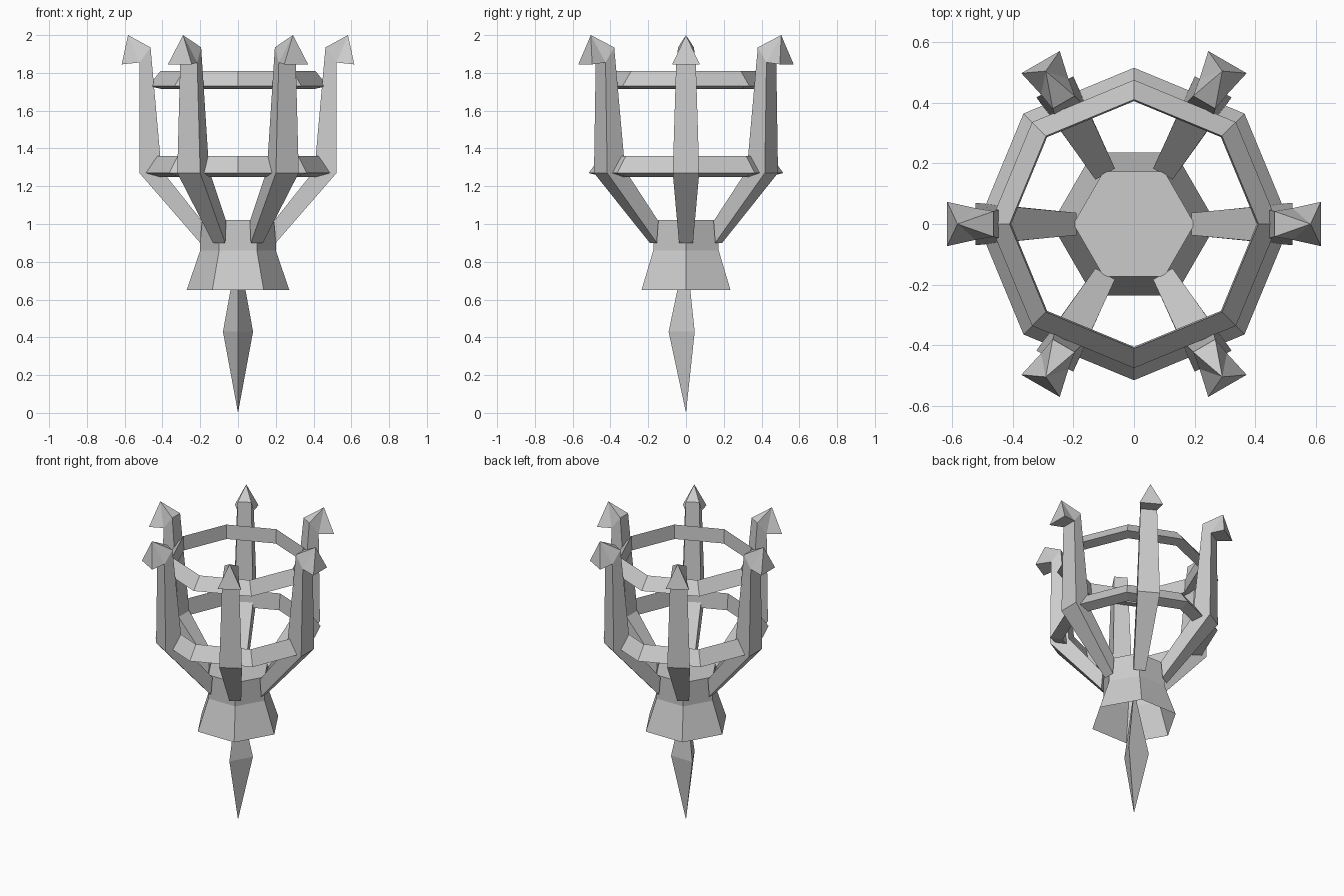
import bpy, bmesh
from math import cos, sin, pi

if "Cube" in bpy.data.objects:
    bpy.data.objects.remove(bpy.data.objects["Cube"], do_unlink=True)

GREY = (0.6, 0.6, 0.6, 1)
mat = bpy.data.materials.new("plain grey")
mat.use_nodes = True
mat.diffuse_color = GREY
mat.node_tree.nodes["Principled BSDF"].inputs["Base Color"].default_value = GREY


def finish(name, bm, angle=0):
    bmesh.ops.recalc_face_normals(bm, faces=bm.faces)
    mesh = bpy.data.meshes.new(name)
    bm.to_mesh(mesh)
    bm.free()
    mesh.materials.append(mat)
    ob = bpy.data.objects.new(name, mesh)
    ob.rotation_euler.z = angle
    bpy.context.collection.objects.link(ob)
    return ob


def lathe(name, profile, sides, start=0, closed=False, cap_top=False):
    """Sweep (radius, z) points around z in flat sides."""
    bm = bmesh.new()
    rings = []
    for r, z in profile:
        rings.append([bm.verts.new((r * cos(start + 2 * pi * i / sides),
                                    r * sin(start + 2 * pi * i / sides), z))
                      for i in range(sides)])
    pairs = list(zip(rings, rings[1:]))
    if closed:
        pairs.append((rings[-1], rings[0]))
    for a, b in pairs:
        for i in range(sides):
            j = (i + 1) % sides
            bm.faces.new((a[i], a[j], b[j], b[i]))
    if cap_top:
        bm.faces.new(rings[-1])
    bmesh.ops.remove_doubles(bm, verts=bm.verts, dist=0.0005)
    return finish(name, bm)


# Flared hexagonal hub, open underneath
lathe("hub", [(0.272, 0.65), (0.2, 0.86), (0.2, 1.02)], 6, cap_top=True)

# Three-sided spike reaching up into the hub
lathe("spike", [(0, 0), (0.092, 0.43), (0, 0.87)], 3, start=-pi / 2)

# Two octagonal hoops with a wedge section
lathe("lower_hoop", [(0.45, 1.36), (0.515, 1.27), (0.44, 1.25)], 8, closed=True)
lathe("upper_hoop", [(0.41, 1.81), (0.475, 1.73), (0.405, 1.715)], 8, closed=True)

# Arm sections: outer radius, z, half width, then inner radius, z, half width
SECTIONS = [
    (0.2, 0.9, 0.037, 0.19, 1.015, 0.037),
    (0.522, 1.27, 0.07, 0.405, 1.285, 0.057),
    (0.522, 1.855, 0.052, 0.463, 1.935, 0.042),
]


def arm(name, angle):
    bm = bmesh.new()
    loops = []
    for ro, zo, wo, ri, zi, wi in SECTIONS:
        loops.append([bm.verts.new(p) for p in
                      ((ro, -wo, zo), (ro, wo, zo), (ri, wi, zi), (ri, -wi, zi))])
    bm.faces.new(loops[0])
    for a, b in zip(loops, loops[1:]):
        for i in range(4):
            j = (i + 1) % 4
            bm.faces.new((a[i], a[j], b[j], b[i]))
    # Pointed head leaning outward
    out_r, out_l, in_l, in_r = loops[-1]
    barb_r = bm.verts.new((0.616, -0.073, 1.845))
    barb_l = bm.verts.new((0.616, 0.073, 1.845))
    tip = bm.verts.new((0.582, 0, 2.0))
    for face in ((barb_r, barb_l, tip), (out_r, out_l, barb_l, barb_r),
                 (in_l, in_r, tip),
                 (out_l, in_l, tip), (out_l, tip, barb_l),
                 (out_r, tip, in_r), (out_r, barb_r, tip)):
        bm.faces.new(face)
    finish(name, bm, angle)


for k in range(6):
    arm(f"arm_{k + 1}", k * pi / 3)
